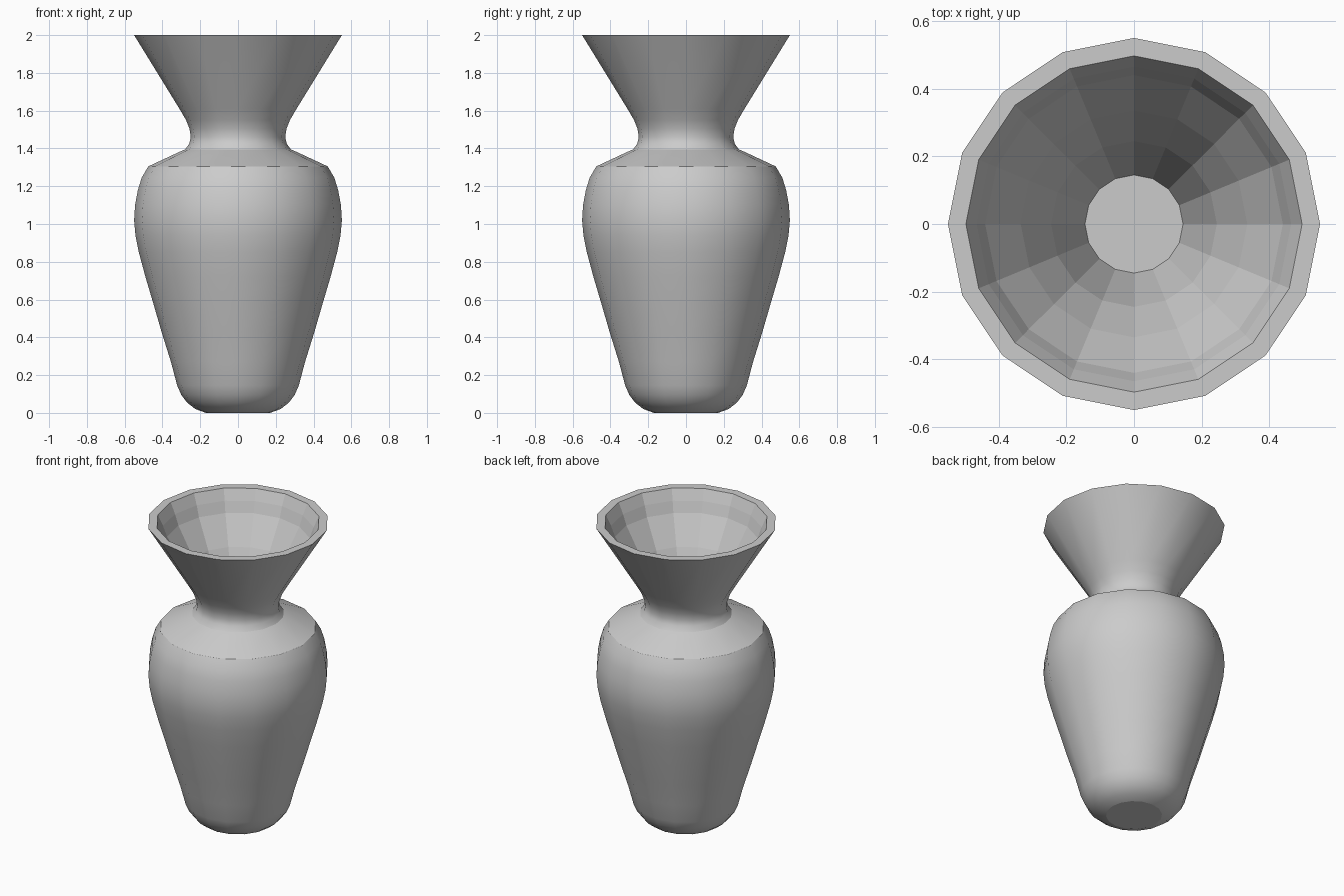
import bpy, bmesh, math

if "Cube" in bpy.data.objects:
    bpy.data.objects.remove(bpy.data.objects["Cube"])

SIDES = 16

# Outer silhouette (radius, height), base to rim
OUTER = [(0.17, 0.0), (0.225, 0.02), (0.27, 0.055), (0.30, 0.095), (0.322, 0.145),
         (0.355, 0.27), (0.405, 0.43), (0.45, 0.585), (0.49, 0.72), (0.525, 0.85),
         (0.543, 0.94), (0.55, 1.02), (0.545, 1.10), (0.53, 1.18), (0.51, 1.245),
         (0.475, 1.305), (0.31, 1.382), (0.28, 1.395), (0.258, 1.425), (0.25, 1.46),
         (0.257, 1.505), (0.275, 1.55), (0.31, 1.61), (0.55, 2.0)]
# Faceted mouth (radius, height), rim down to the inner floor
INNER = [(0.497, 2.0), (0.465, 1.93), (0.44, 1.86), (0.335, 1.68),
         (0.245, 1.49), (0.145, 1.15)]


def ring(bm, r, z):
    return [bm.verts.new((r * math.cos(2 * math.pi * i / SIDES),
                          r * math.sin(2 * math.pi * i / SIDES), z))
            for i in range(SIDES)]


# Vase body: lathe the full profile, then cap base and floor
bm = bmesh.new()
rings = [ring(bm, r, z) for r, z in OUTER + INNER]
for a, b in zip(rings, rings[1:]):
    for i in range(SIDES):
        j = (i + 1) % SIDES
        bm.faces.new((a[i], a[j], b[j], b[i]))
bm.faces.new(rings[0][::-1])
bm.faces.new(rings[-1])
mesh = bpy.data.meshes.new("vase")
bm.to_mesh(mesh)
bm.free()

vase = bpy.data.objects.new("vase", mesh)
bpy.context.collection.objects.link(vase)
bpy.context.view_layer.objects.active = vase
vase.select_set(True)
bpy.ops.object.shade_smooth_by_angle(angle=math.radians(29))

# Rim, mouth and base stay flat; the outside is smooth
outer_faces = (len(OUTER) - 1) * SIDES
for p in mesh.polygons:
    p.use_smooth = p.index < outer_faces
